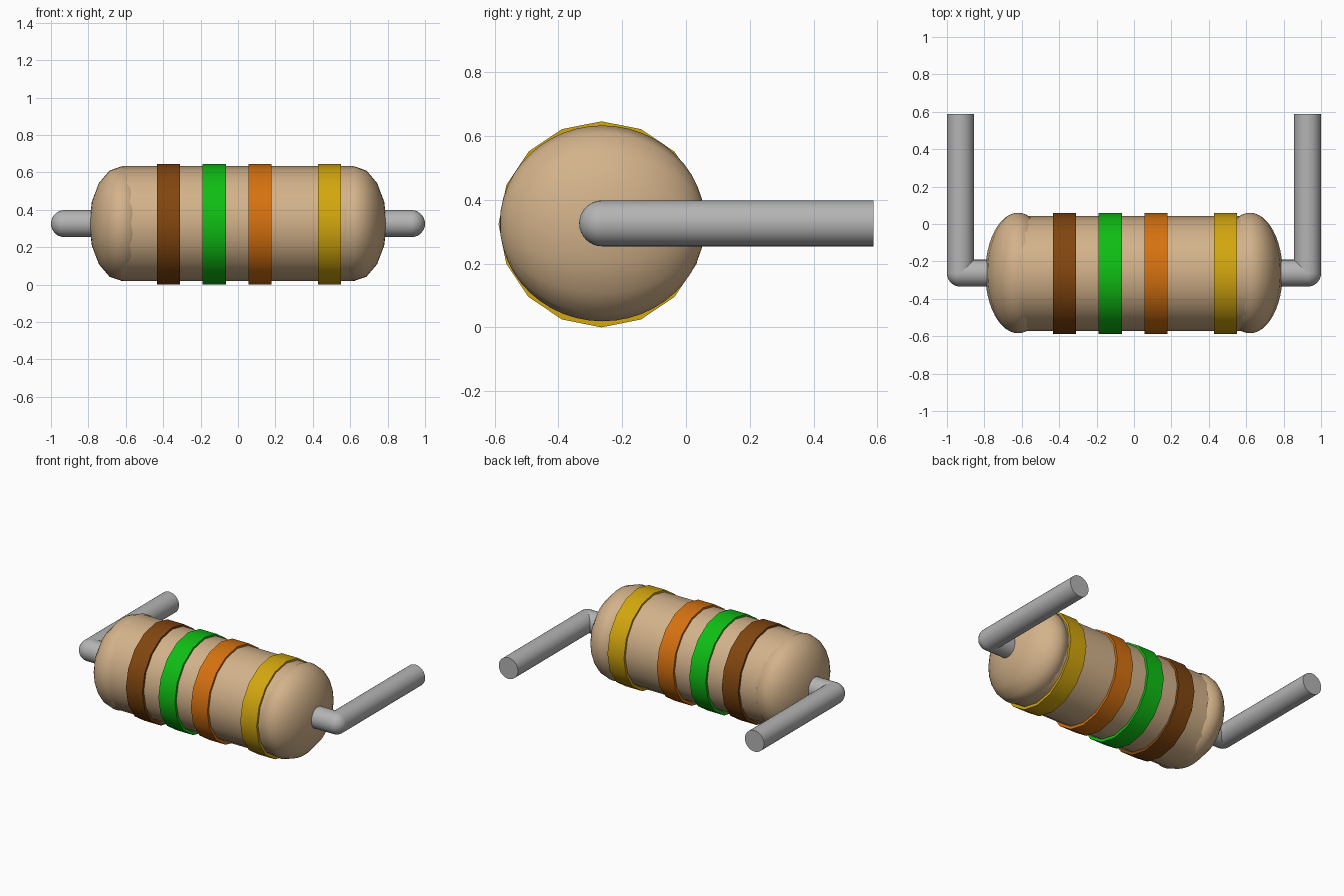
import bpy
import math
from mathutils import Vector, Matrix

if "Cube" in bpy.data.objects:
    bpy.data.objects.remove(bpy.data.objects["Cube"])

AXIS_Y, AXIS_Z = -0.265, 0.323


def material(name, srgb):
    m = bpy.data.materials.new(name)
    m.diffuse_color = [(c / 255 / 12.92) if c < 10 else ((c / 255 + 0.055) / 1.055) ** 2.4
                       for c in srgb] + [1.0]
    m.use_nodes = True
    m.node_tree.nodes["Principled BSDF"].inputs["Base Color"].default_value = m.diffuse_color
    return m


tan = material("tan ceramic", (211, 178, 138))
metal = material("grey metal", (180, 180, 180))
brown = material("brown paint", (130, 70, 15))
green = material("green paint", (15, 190, 20))
orange = material("orange paint", (213, 113, 16))
gold = material("gold paint", (211, 167, 14))


def finish(name, mat):
    ob = bpy.context.object
    ob.name = name
    ob.data.materials.append(mat)
    bpy.ops.object.shade_smooth_by_angle(angle=math.radians(40))
    return ob


def rod(name, a, b, radius, sides, mat):
    """Capped cylinder running from a to b."""
    a, b = Vector(a), Vector(b)
    bpy.ops.mesh.primitive_cylinder_add(vertices=sides, radius=radius, depth=(b - a).length)
    ob = finish(name, mat)
    turn = (Matrix.Rotation(math.pi / 2, 4, 'Y') if abs(b.x - a.x) > 0.001
            else Matrix.Rotation(-math.pi / 2, 4, 'X'))
    ob.data.transform(Matrix.Translation((a + b) / 2) @ turn)


def ball(name, centre, scale, segments, rings, mat):
    """Ellipsoid with its poles along y."""
    bpy.ops.mesh.primitive_uv_sphere_add(segments=segments, ring_count=rings, radius=1)
    ob = finish(name, mat)
    ob.data.transform(Matrix.Translation(centre) @ Matrix.Diagonal((*scale, 1))
                      @ Matrix.Rotation(math.pi / 2, 4, 'X'))


# Main barrel
rod("body", (-0.62, AXIS_Y, AXIS_Z + 0.003), (0.62, AXIS_Y, AXIS_Z + 0.003), 0.307, 16, tan)

# Painted code bands
for name, x, mat in (("brown_band", -0.372, brown), ("green_band", -0.127, green),
                     ("orange_band", 0.118, orange), ("gold_band", 0.49, gold)):
    rod(name, (x - 0.062, AXIS_Y, AXIS_Z), (x + 0.062, AXIS_Y, AXIS_Z), 0.323, 16, mat)

# Domed ends and bent wire leads on both sides
for side, s in (("left", -1), ("right", 1)):
    ball(side + "_dome", (s * 0.62, AXIS_Y + 0.003, AXIS_Z + 0.003),
         (0.175, 0.322, 0.307), 16, 24, tan)
    elbow = (s * 0.928, -0.263, AXIS_Z + 0.003)
    rod(side + "_lead_stub", (s * 0.70, elbow[1], elbow[2]), elbow, 0.072, 32, metal)
    rod(side + "_lead_wire", elbow, (elbow[0], 0.588, elbow[2]), 0.072, 32, metal)
    ball(side + "_lead_elbow", elbow, (0.072, 0.072, 0.072), 32, 16, metal)
